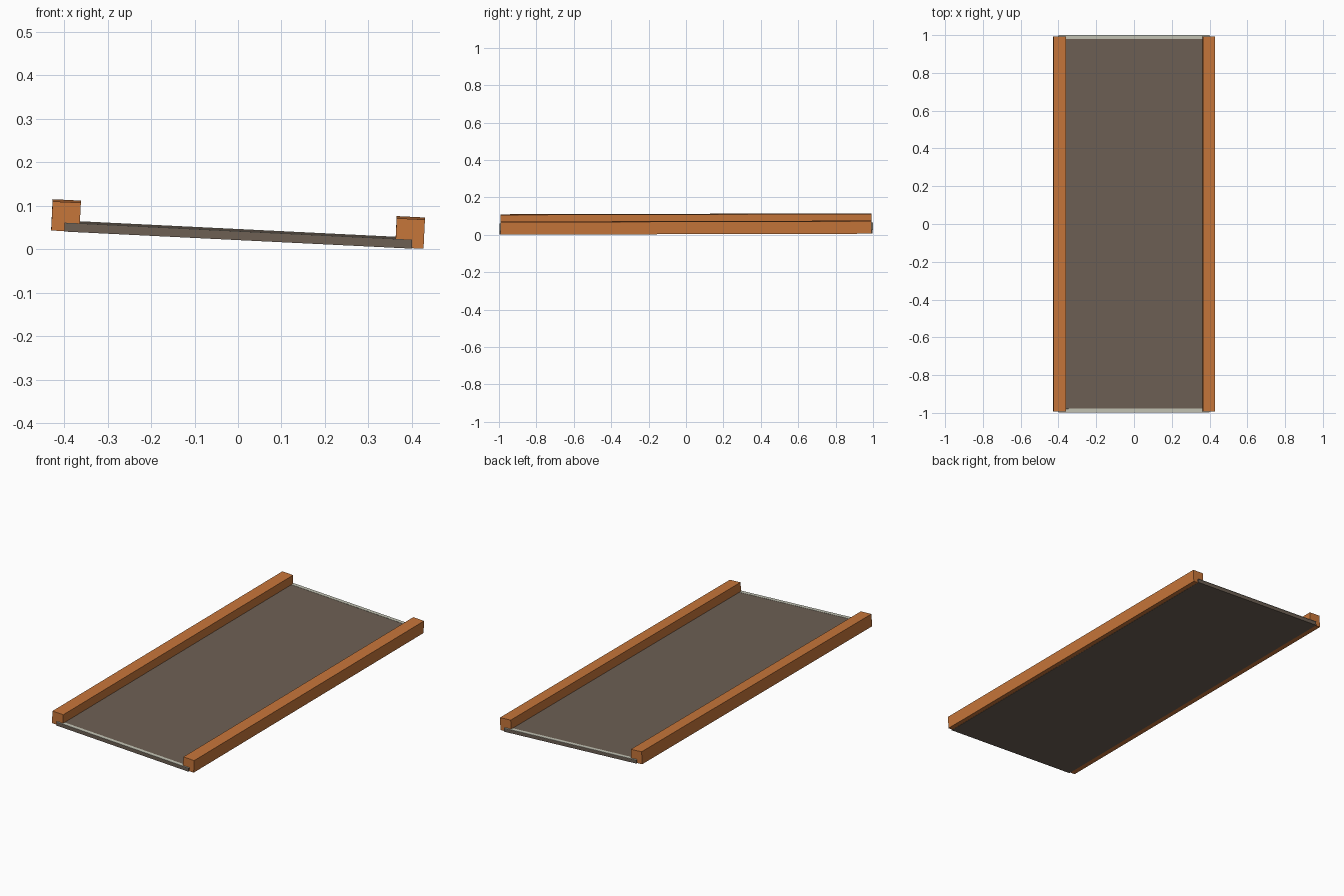
import bpy
import bmesh
from mathutils import Matrix, Vector

cube = bpy.data.objects.get("Cube")
if cube:
    bpy.data.objects.remove(cube, do_unlink=True)


def material(name, colour):
    mat = bpy.data.materials.new(name)
    mat.use_nodes = True
    mat.diffuse_color = (*colour, 1)
    mat.node_tree.nodes["Principled BSDF"].inputs["Base Color"].default_value = (*colour, 1)
    return mat


orange = material("orange_wood", (0.57, 0.18, 0.042))
brown = material("grey_brown_board", (0.153, 0.117, 0.089))
pale = material("pale_edge", (0.55, 0.55, 0.46))

# The whole panel leans down to its left and rises slightly to the back
tilt = (Matrix.Translation((0, 0, 0.0245))
        @ Matrix.Rotation(0.0025, 4, 'X')
        @ Matrix.Rotation(0.049, 4, 'Y'))


def box(name, low, high, mat):
    low, high = Vector(low), Vector(high)
    bm = bmesh.new()
    bmesh.ops.create_cube(bm, size=1)
    bmesh.ops.scale(bm, vec=high - low, verts=bm.verts)
    bmesh.ops.translate(bm, vec=(low + high) / 2, verts=bm.verts)
    bm.transform(tilt)
    mesh = bpy.data.meshes.new(name)
    bm.to_mesh(mesh)
    bm.free()
    mesh.materials.append(mat)
    obj = bpy.data.objects.new(name, mesh)
    bpy.context.collection.objects.link(obj)


# Flat board between the rails
box("board", (-0.4, -0.998, -0.001), (0.4, 0.998, 0.0185), brown)

# Side rails
for side, inner, outer in (("right", -0.365, -0.43), ("left", 0.362, 0.427)):
    box(side + "_rail", (min(inner, outer), -0.992, 0),
        (max(inner, outer), 0.992, 0.067), orange)

# Pale strips along the two end edges
for end, y in (("front", -0.988), ("back", 0.99)):
    box(end + "_edge_strip", (-0.4, y - 0.01, 0.018), (0.4, y + 0.01, 0.0195), pale)
